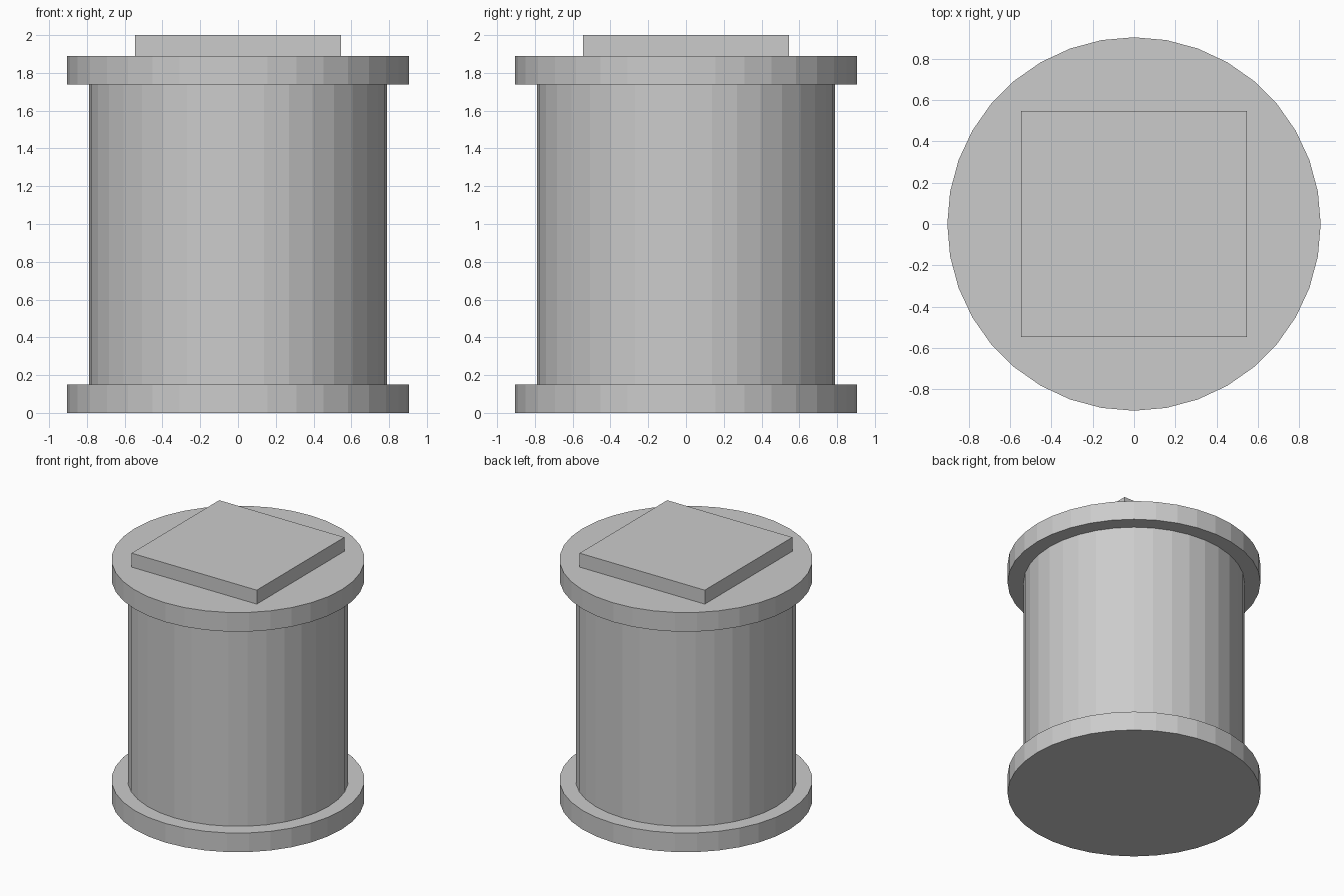
import bpy

if "Cube" in bpy.data.objects:
    bpy.data.objects.remove(bpy.data.objects["Cube"])

SIDES = 36


def disc(name, radius, z0, z1):
    """Flat-shaded cylinder between two heights."""
    bpy.ops.mesh.primitive_cylinder_add(
        vertices=SIDES, radius=radius, depth=z1 - z0,
        location=(0, 0, (z0 + z1) / 2))
    bpy.context.object.name = name


# Base flange, barrel and top flange
disc("base_flange", 0.904, 0.0, 0.151)
disc("barrel", 0.79, 0.151, 1.739)
disc("top_flange", 0.904, 1.739, 1.89)

# Square plate on top
bpy.ops.mesh.primitive_cube_add(size=1, location=(0, 0, 1.945))
plate = bpy.context.object
plate.name = "top_plate"
plate.scale = (1.092, 1.092, 0.11)
bpy.ops.object.transform_apply(location=False, rotation=False, scale=True)
